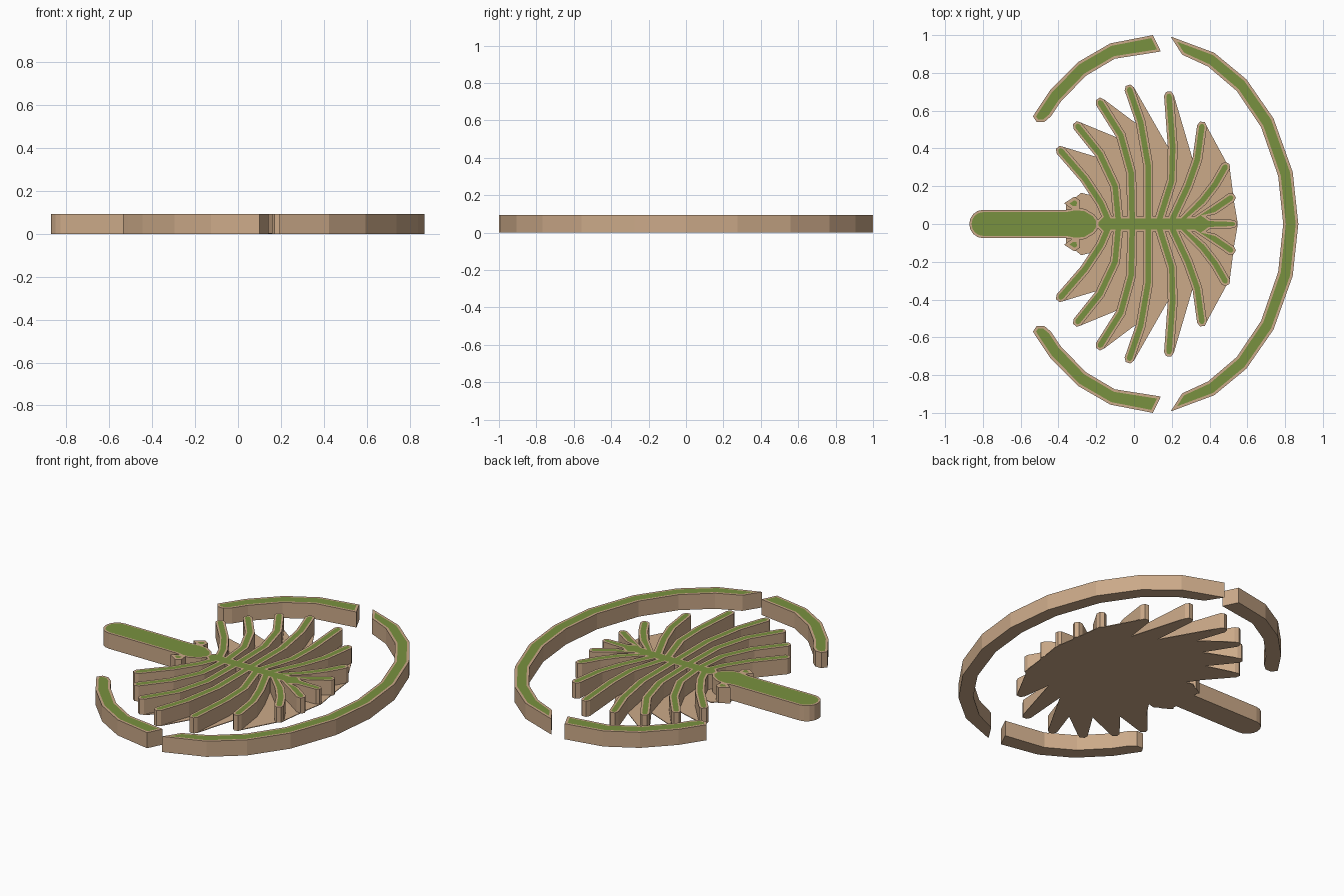
import bpy, bmesh, math
from mathutils import Vector as V

if "Cube" in bpy.data.objects:
    bpy.data.objects.remove(bpy.data.objects["Cube"])

H = 0.093


def material(name, col):
    m = bpy.data.materials.new(name)
    m.diffuse_color = (*col, 1)
    m.use_nodes = True
    m.node_tree.nodes["Principled BSDF"].inputs["Base Color"].default_value = m.diffuse_color
    return m


SAND = material("sand", (0.60, 0.40, 0.25))
GREEN = material("grass", (0.19, 0.285, 0.05))


def island(name, outline, rim, height=H):
    """Extruded flat outline; the top gets an inset grass face."""
    bm = bmesh.new()
    face = bm.faces.new([bm.verts.new((x, y, 0)) for x, y in outline])
    face.normal_update()
    if face.normal.z < 0:
        face.normal_flip()
    ext = bmesh.ops.extrude_face_region(bm, geom=[face], use_keep_orig=True)
    bmesh.ops.translate(bm, vec=(0, 0, height),
                        verts=[g for g in ext["geom"] if isinstance(g, bmesh.types.BMVert)])
    top = [g for g in ext["geom"] if isinstance(g, bmesh.types.BMFace)][0]
    bmesh.ops.recalc_face_normals(bm, faces=bm.faces[:])
    if rim:
        bmesh.ops.inset_region(bm, faces=[top], thickness=rim, use_even_offset=True)
        top.material_index = 1
    me = bpy.data.meshes.new(name)
    bm.to_mesh(me)
    bm.free()
    me.materials.append(SAND)
    me.materials.append(GREEN)
    ob = bpy.data.objects.new(name, me)
    bpy.context.collection.objects.link(ob)
    return ob


def flip(pts):
    return [(x, -y) for x, y in reversed(pts)]


# Frond centre lines, root to tip, upper half
FRONDS = [
    [(-0.145, 0.04), (-0.175, 0.11), (-0.26, 0.24), (-0.39, 0.39)],
    [(-0.085, 0.04), (-0.10, 0.20), (-0.18, 0.37), (-0.30, 0.52)],
    [(-0.01, 0.04), (-0.015, 0.27), (-0.07, 0.47), (-0.18, 0.645)],
    [(0.075, 0.04), (0.075, 0.31), (0.035, 0.54), (-0.025, 0.715)],
    [(0.14, 0.04), (0.20, 0.23), (0.205, 0.41), (0.185, 0.68)],
    [(0.21, 0.04), (0.285, 0.20), (0.335, 0.34), (0.36, 0.52)],
    [(0.275, 0.04), (0.36, 0.12), (0.43, 0.21), (0.485, 0.305)],
    [(0.35, 0.04), (0.42, 0.075), (0.515, 0.14)],
]


def frond_edge(pts, w=0.026):
    """Left side, rounded tip, right side of one frond."""
    p = [V(q) for q in pts]
    left, right = [], []
    for i, q in enumerate(p):
        d = (p[min(i + 1, len(p) - 1)] - p[max(i - 1, 0)]).normalized()
        n = V((-d.y, d.x)) * w
        if i == 0:      # roots sit on the spine edge
            n = V((-min(w / max(d.y, 0.5), 0.031), 0))
        left.append(q + n)
        right.append(q - n)
    tip = [p[-1] + d * w * 0.8 + n * 0.5, p[-1] + d * w * 0.8 - n * 0.5]
    return [tuple(q) for q in left + tip + right[::-1]]


# Palm crown: spine with eight fronds on each side and an end frond
upper = [(-0.20, 0.015)]
for f in FRONDS:
    upper += frond_edge(f)
upper += [(0.40, 0.027), (0.53, 0.022), (0.545, 0.01)]
island("palm_crown", upper + flip(upper), 0.0115)

# Low sand bed between the fronds
bed = [(-0.36, 0.10), (-0.28, 0.165), (-0.20, 0.145), (-0.19, 0.11)]
for i, f in enumerate(FRONDS):
    e = frond_edge(f)
    k = len(f)
    bed += [e[k - 2], e[k + 2]] if i < 6 else [e[k + 2]]
bed += [(0.548, 0.01)]
island("sand_bed", bed + flip(bed), 0, 0.004)

# Trunk with rounded ends
trunk = [(-0.80 - 0.072 * math.sin(a), 0.075 * math.cos(a))
         for a in [math.pi * i / 8 for i in range(9)]]
trunk += [(-0.36, -0.075), (-0.31, -0.085), (-0.26, -0.08), (-0.21, -0.05), (-0.185, -0.015)]
trunk += flip(trunk[9:])
island("trunk", trunk, 0.012)

# Small islets beside the trunk
islet = [(-0.37, 0.11), (-0.315, 0.145), (-0.285, 0.125), (-0.29, 0.08), (-0.33, 0.08)]
island("islet_back", islet, 0.016)
island("islet_front", flip(islet), 0.016)


# Breakwater arcs on an ellipse
def arc(a, b, angles):
    return [(0.1 + a * math.cos(math.radians(t)), b * math.sin(math.radians(t))) for t in angles]


half = [83, 65, 50, 34, 16]
inner = [77, 65, 50, 34, 16]
outer_pts = arc(0.77, 1.0, half + [0] + [-t for t in reversed(half)])
inner_pts = arc(0.69, 0.92, inner + [0] + [-t for t in reversed(inner)])
island("outer_breakwater", outer_pts + inner_pts[::-1], 0.014)

side = arc(0.77, 1.0, [90, 107, 121, 135, 143])
side += [(-0.535, 0.57), (-0.515, 0.54), (-0.475, 0.54)]
side += arc(0.69, 0.915, [141.5, 135, 121, 107, 86.5])
island("back_breakwater", side, 0.014)
island("front_breakwater", flip(side), 0.014)
